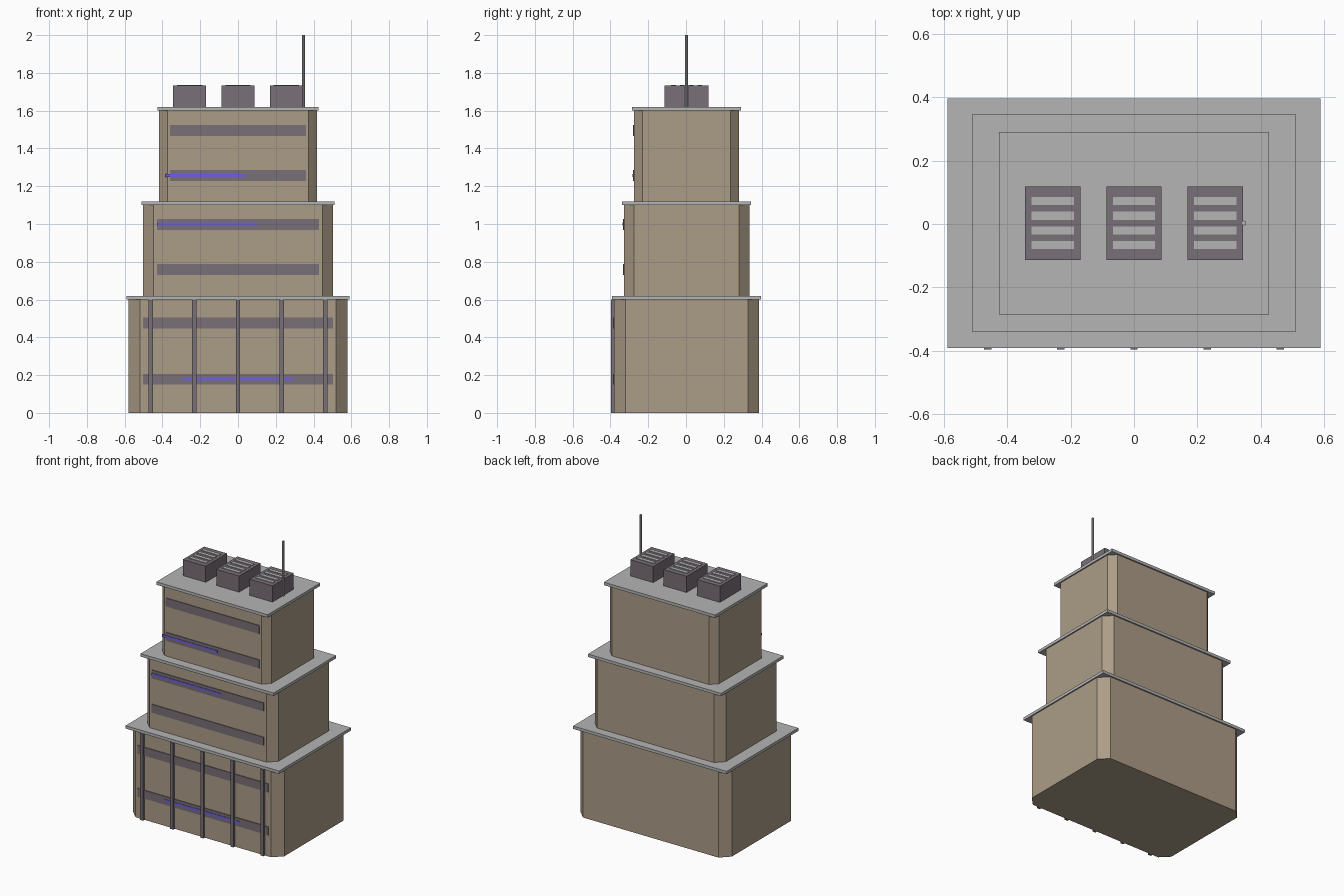
import bpy, bmesh

if "Cube" in bpy.data.objects:
    bpy.data.objects.remove(bpy.data.objects["Cube"])

CY = 0.003  # building axis in y (front ribs shift the bounding box)


def material(name, rgb):
    m = bpy.data.materials.new(name)
    m.diffuse_color = (*rgb, 1)
    m.use_nodes = True
    m.node_tree.nodes["Principled BSDF"].inputs["Base Color"].default_value = m.diffuse_color
    return m


WALL = material("tan_wall", (0.41, 0.335, 0.245))
ROOF = material("roof_grey", (0.46, 0.46, 0.46))
DARK = material("dark_mauve", (0.19, 0.162, 0.185))
NEON = material("violet_light", (0.16, 0.12, 0.70))


def finish(bm, name, mat):
    me = bpy.data.meshes.new(name)
    bm.to_mesh(me)
    bm.free()
    me.materials.append(mat)
    ob = bpy.data.objects.new(name, me)
    bpy.context.collection.objects.link(ob)
    return ob


def box(name, x, y, z, mat, chamfer=0):
    """Box from (min, max) ranges, optionally with chamfered vertical edges."""
    bm = bmesh.new()
    bmesh.ops.create_cube(bm, size=1)
    for v in bm.verts:
        v.co = [r[0] if c < 0 else r[1] for c, r in zip(v.co, (x, y, z))]
    if chamfer:
        upright = [e for e in bm.edges
                   if abs(e.verts[0].co.z - e.verts[1].co.z) > 0.1]
        bmesh.ops.bevel(bm, geom=upright, offset=chamfer, segments=1,
                        affect='EDGES', profile=0.5)
    return finish(bm, name, mat)


def around(c, half):
    return (c - half, c + half)


# Tiers: half width, half depth, bottom, top, chamfer, window half width,
# window heights, light strip (x0, x1, z)
tiers = [
    ("lower", 0.58, 0.384, 0.0, 0.60, 0.06, 0.502, (0.178, 0.476), (-0.293, 0.290, 0.18)),
    ("middle", 0.502, 0.332, 0.60, 1.10, 0.054, 0.428, (0.76, 0.998), (-0.43, 0.10, 0.999)),
    ("upper", 0.418, 0.278, 1.10, 1.60, 0.046, 0.359, (1.257, 1.495), (-0.385, 0.038, 1.258)),
]
for name, w, d, z0, z1, ch, ww, rows, (lx0, lx1, lz) in tiers:
    front = CY - d
    box(name + "_tier", (-w, w), around(CY, d), (z0, z1), WALL, ch)
    box(name + "_roof_slab", around(0, w + 0.009), around(CY, d + 0.01),
        (z1, z1 + 0.02), ROOF)
    for i, z in enumerate(rows):
        box(f"{name}_window_band_{i}", (-ww, ww), (front - 0.005, front + 0.003),
            around(z, 0.029), DARK)
    box(name + "_light_strip", (lx0, lx1), (front - 0.008, front + 0.001),
        around(lz, 0.008), NEON)

# Vertical ribs on the lower front
for i in range(5):
    box(f"front_rib_{i}", around((i - 2) * 0.231, 0.0115), (-0.397, -0.375),
        (0, 0.6), DARK)

# Rooftop cooling units with grille slats
for i in range(3):
    x = (i - 1) * 0.256
    box(f"cooling_unit_{i}", around(x, 0.0875), around(CY, 0.116), (1.62, 1.732), DARK)
    for j in range(4):
        y = CY + (j - 1.5) * 0.0463
        box(f"cooling_slat_{i}_{j}", around(x, 0.067), around(y, 0.0128),
            (1.73, 1.736), ROOF)

# Antenna mast
bm = bmesh.new()
bmesh.ops.create_cone(bm, cap_ends=True, segments=8, radius1=0.008,
                      radius2=0.008, depth=0.38)
bmesh.ops.translate(bm, verts=bm.verts, vec=(0.346, CY, 1.81))
finish(bm, "antenna", ROOF)
